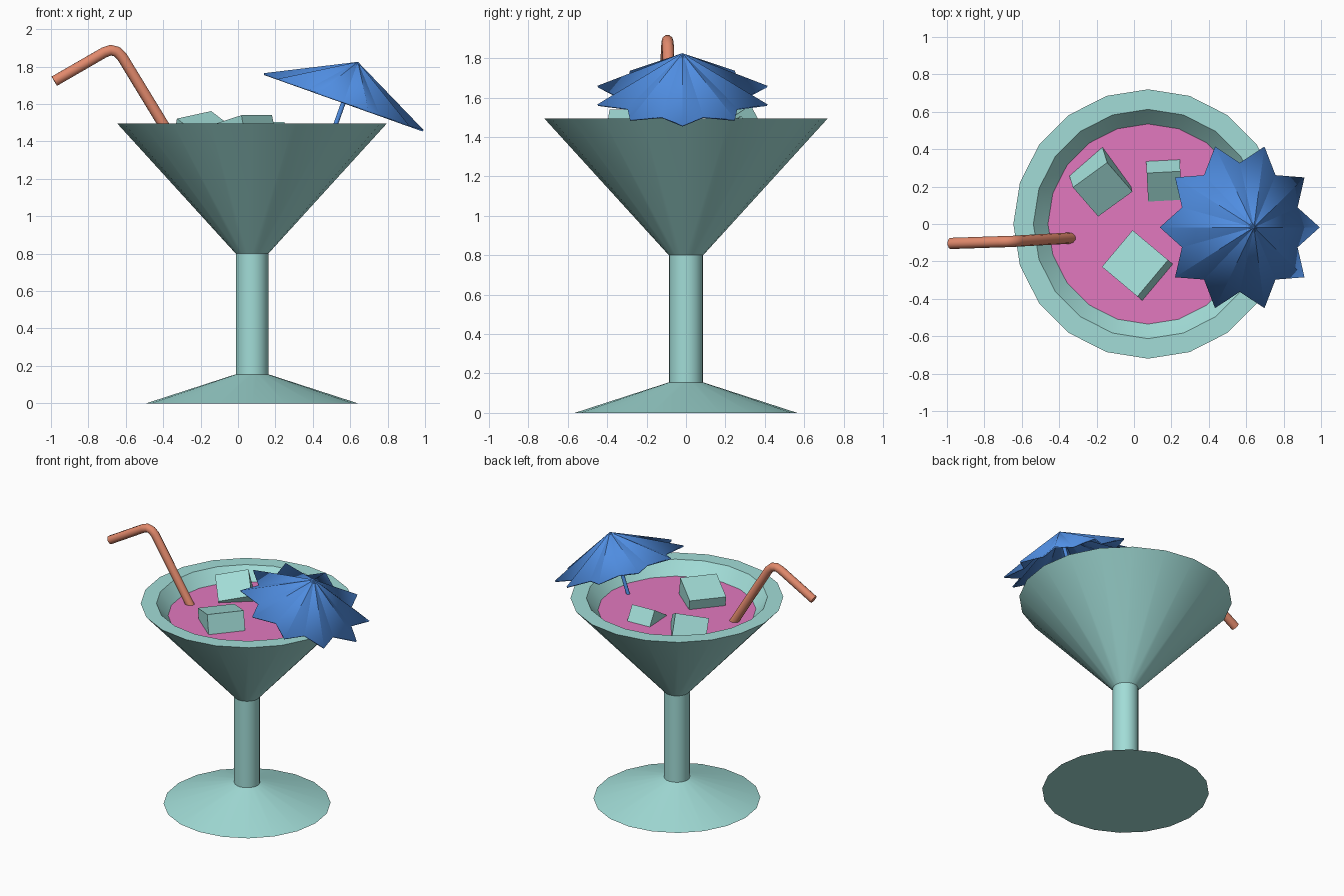
import bpy, bmesh, math
from mathutils import Matrix, Vector

if "Cube" in bpy.data.objects:
    bpy.data.objects.remove(bpy.data.objects["Cube"], do_unlink=True)


def material(name, rgb):
    m = bpy.data.materials.new(name)
    m.use_nodes = True
    m.diffuse_color = (*rgb, 1)
    m.node_tree.nodes["Principled BSDF"].inputs["Base Color"].default_value = (*rgb, 1)
    return m


GLASS = material("pale_teal", (0.36, 0.72, 0.68))
DRINK = material("pink", (0.76, 0.19, 0.52))
STRAW = material("coral", (0.75, 0.25, 0.15))
BLUE = material("blue", (0.08, 0.27, 0.76))

AXIS_X = 0.075
SIDES = 20
LIQUID_Z = 1.405


def add(name, data, mat):
    obj = bpy.data.objects.new(name, data)
    bpy.context.collection.objects.link(obj)
    data.materials.append(mat)
    return obj


def from_bmesh(name, bm, mat):
    bmesh.ops.recalc_face_normals(bm, faces=bm.faces)
    mesh = bpy.data.meshes.new(name)
    bm.to_mesh(mesh)
    bm.free()
    return add(name, mesh, mat)


def select(obj):
    bpy.ops.object.select_all(action="DESELECT")
    obj.select_set(True)
    bpy.context.view_layer.objects.active = obj


def smooth(obj, degrees=30):
    select(obj)
    bpy.ops.object.shade_smooth_by_angle(angle=math.radians(degrees))


def tube(name, points, radius, mat):
    curve = bpy.data.curves.new(name, "CURVE")
    curve.dimensions = "3D"
    curve.bevel_depth = radius
    curve.bevel_resolution = 3
    curve.use_fill_caps = True
    spline = curve.splines.new("POLY")
    spline.points.add(len(points) - 1)
    for p, co in zip(spline.points, points):
        p.co = (*co, 1)
    obj = add(name, curve, mat)
    select(obj)
    bpy.ops.object.convert(target="MESH")
    smooth(bpy.context.object, 40)


def ice_cube(name, size, top_edge, yaw, tilt, roll=0):
    # placed by the middle of its raised top edge
    rot = (Matrix.Rotation(math.radians(yaw), 4, "Z")
           @ Matrix.Rotation(math.radians(roll), 4, "Y")
           @ Matrix.Rotation(math.radians(tilt), 4, "X"))
    bm = bmesh.new()
    bmesh.ops.create_cube(bm, size=size)
    obj = from_bmesh(name, bm, GLASS)
    obj.matrix_world = (Matrix.Translation(top_edge) @ rot
                        @ Matrix.Translation((0, -size / 2, -size / 2)))


# Glass: foot, stem, bowl, rim and inner wall turned from one profile
profile = [(0, 0), (0.565, 0), (0.087, 0.155), (0.087, 0.8), (0.72, 1.495),
           (0.613, 1.495), (0.535, LIQUID_Z), (0, 0.85)]
bm = bmesh.new()
verts = [bm.verts.new((r, 0, z)) for r, z in profile]
edges = [bm.edges.new(pair) for pair in zip(verts, verts[1:])]
bmesh.ops.spin(bm, geom=verts + edges, cent=(0, 0, 0), axis=(0, 0, 1),
               angle=math.tau, steps=SIDES, use_duplicate=False)
bmesh.ops.remove_doubles(bm, verts=bm.verts, dist=0.0005)
glass = from_bmesh("glass", bm, GLASS)
glass.location.x = AXIS_X
smooth(glass)

# Drink surface
bm = bmesh.new()
bmesh.ops.create_circle(bm, cap_ends=True, radius=0.535, segments=SIDES)
drink = from_bmesh("drink", bm, DRINK)
drink.location = (AXIS_X, 0, LIQUID_Z)

# Ice cubes
ice_cube("ice_front", 0.255, (0.1, -0.29, 1.54), -130, 14)
ice_cube("ice_left_back", 0.23, (-0.235, 0.262, 1.542), 36, 27, -10)
ice_cube("ice_right_back", 0.18, (0.158, 0.277, 1.505), 3, 32)

# Bent straw
tube("straw", [(-0.982, -0.104, 1.722), (-0.715, -0.095, 1.876),
               (-0.68, -0.094, 1.888), (-0.648, -0.093, 1.88),
               (-0.62, -0.091, 1.853), (-0.335, -0.075, 1.385)], 0.03, STRAW)

# Paper umbrella: shallow cone with a zigzag edge, tilted to the right
TIPS, HEIGHT = 10, 0.226
bm = bmesh.new()
apex = bm.verts.new((0, 0, HEIGHT))
ring = []
for i in range(TIPS * 2):
    a = math.pi * i / TIPS
    r = 0.345 if i % 2 else 0.454
    ring.append(bm.verts.new((r * math.cos(a), r * math.sin(a), 0)))
for a, b in zip(ring, ring[1:] + ring[:1]):
    bm.faces.new((apex, a, b))
canopy = from_bmesh("umbrella_canopy", bm, BLUE)
tilt = Matrix.Rotation(math.radians(19.6), 4, "Y")
canopy.matrix_world = Matrix.Translation((0.5655, -0.018, 1.6125)) @ tilt
shell = canopy.modifiers.new("thickness", "SOLIDIFY")
shell.thickness = 0.01
shell.offset = -1
smooth(canopy)

# Umbrella stick along the canopy axis
top = canopy.matrix_world @ Vector((0, 0, HEIGHT - 0.02))
down = tilt @ Vector((0, 0, -1))
tube("umbrella_stick", [top, top + down * 0.46], 0.013, BLUE)
